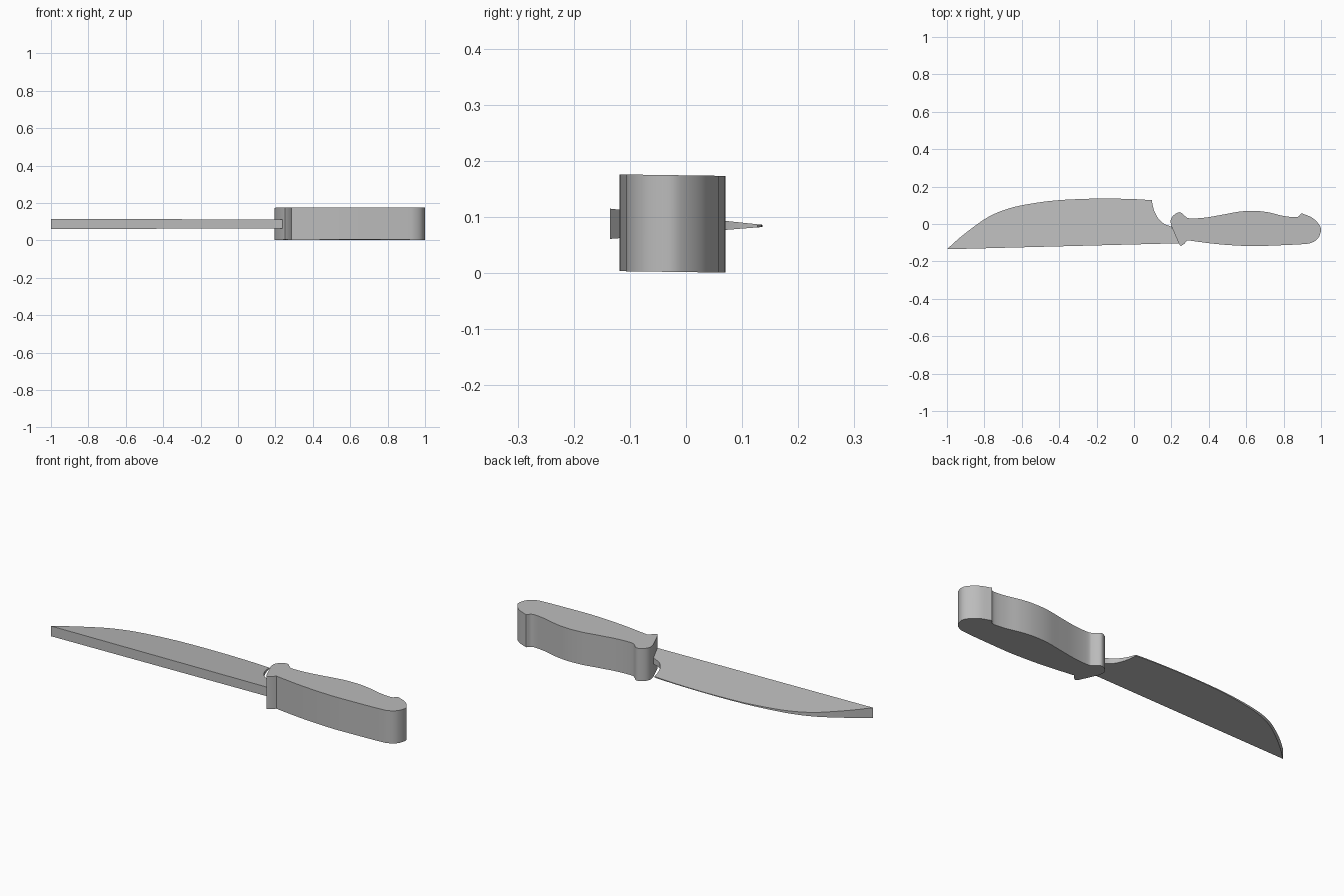
import bpy, bmesh, math
from mathutils import Vector

cube = bpy.data.objects.get("Cube")
if cube:
    bpy.data.objects.remove(cube, do_unlink=True)

grey = bpy.data.materials.new("plain grey")
grey.use_nodes = True
colour = (0.5, 0.5, 0.5, 1)
grey.diffuse_color = colour
grey.node_tree.nodes["Principled BSDF"].inputs["Base Color"].default_value = colour


def smooth_run(points, steps=5):
    """Points along a rounded curve through the given points, without the last one."""
    p = [Vector(q) for q in points]
    p = [2 * p[0] - p[1]] + p + [2 * p[-1] - p[-2]]
    out = []
    for a, b, c, d in zip(p, p[1:], p[2:], p[3:]):
        for i in range(steps):
            t = i / steps
            out.append(0.5 * (2 * b + (c - a) * t + (2 * a - 5 * b + 4 * c - d) * t * t
                              + (3 * b - a - 3 * c + d) * t ** 3))
    return out


def slab(name, outline, middle, half):
    """Closed outline made solid; middle and half thickness depend on y."""
    bm = bmesh.new()
    low = [bm.verts.new((x, y, middle(y) - half(y))) for x, y in outline]
    high = [bm.verts.new((x, y, middle(y) + half(y))) for x, y in outline]
    bm.faces.new(low)
    bm.faces.new(high)
    n = len(outline)
    for i in range(n):
        j = (i + 1) % n
        bm.faces.new((low[i], low[j], high[j], high[i]))
    bmesh.ops.recalc_face_normals(bm, faces=bm.faces)
    mesh = bpy.data.meshes.new(name)
    bm.to_mesh(mesh)
    bm.free()
    mesh.materials.append(grey)
    obj = bpy.data.objects.new(name, mesh)
    bpy.context.collection.objects.link(obj)
    bpy.ops.object.select_all(action="DESELECT")
    obj.select_set(True)
    bpy.context.view_layer.objects.active = obj
    bpy.ops.object.shade_smooth_by_angle(angle=math.radians(30))


# Blade: thick straight spine, thinning to the curved cutting edge
edge = [(-1, -.135), (-.93, -.072), (-.85, -.01), (-.78, .037), (-.7, .073), (-.6, .1),
        (-.45, .123), (-.3, .133), (-.15, .136), (0, .133), (.095, .127)]
heel = [(.095, .127), (.105, .08), (.125, .037), (.155, .005), (.2, -.015)]
blade = smooth_run(edge) + smooth_run(heel) + [(.2, -.015), (.242, -.103)]
slab("blade", blade, lambda y: .086 - .014 * y, lambda y: .0145 - .092 * y)

# Handle: contoured grip with a small guard at the blade and a rounded butt
back = [(.2, -.012), (.196, .018), (.21, .045), (.245, .063), (.275, .04), (.3, .03),
        (.38, .034), (.48, .051), (.57, .067), (.65, .07), (.72, .062), (.8, .043), (.87, .037),
        (.895, .058)]
butt = [(.895, .058), (.95, .035), (.985, .003), (1, -.03), (.985, -.075), (.95, -.1),
        (.9, -.108), (.75, -.115), (.62, -.118), (.45, -.108), (.285, -.087)]
handle = smooth_run(back) + smooth_run(butt) + [(.285, -.087), (.268, -.107), (.25, -.118), (.24, -.105)]
slab("handle", handle, lambda y: .088 - .014 * y, lambda y: .0862)
